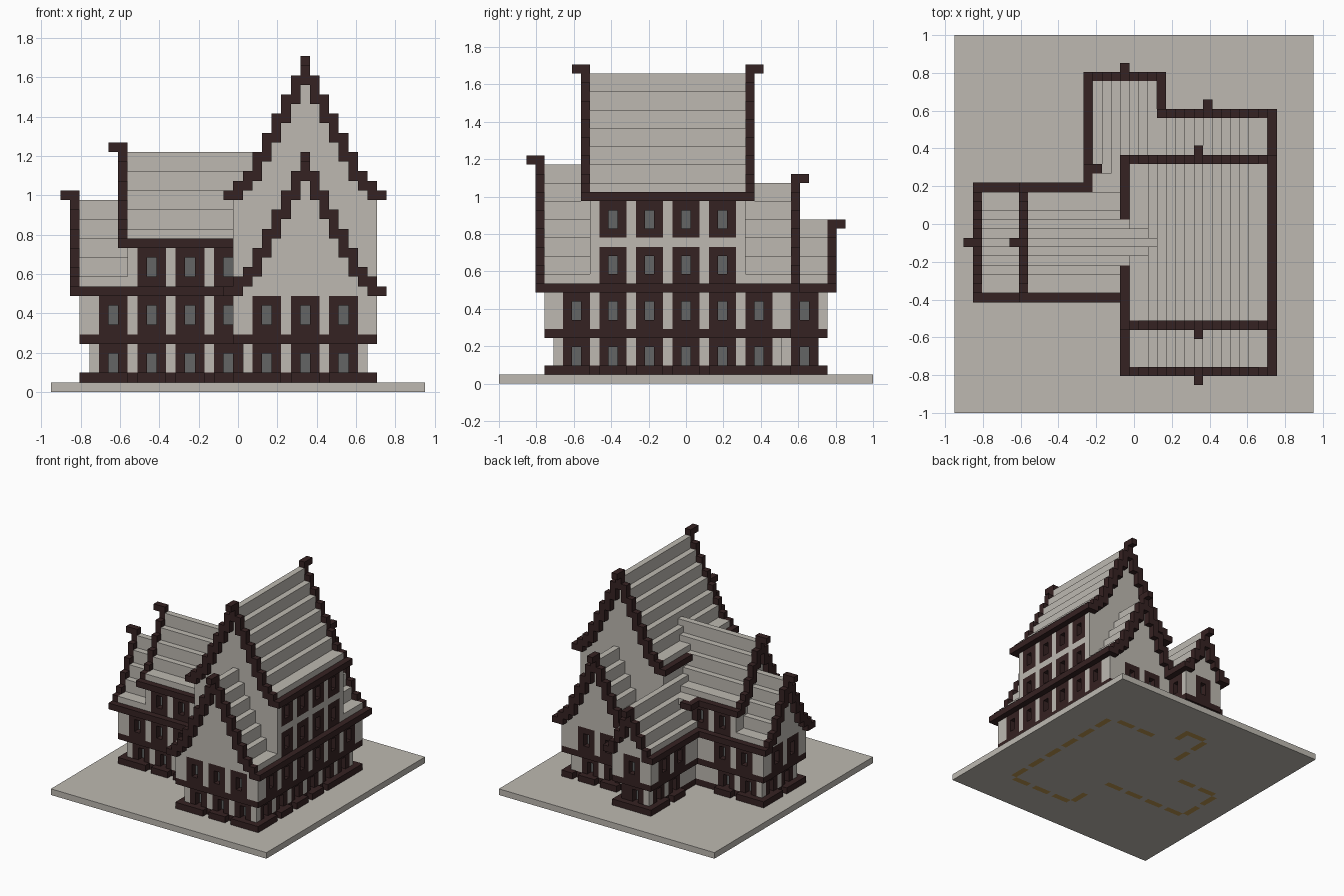
import bpy, bmesh
from mathutils import Vector

cube = bpy.data.objects.get("Cube")
if cube:
    bpy.data.objects.remove(cube)

U = 2 / 41                      # block size
HALF = Vector((19.5, 20.5, 0))  # grid centre
blocks = {}                     # (i, j, k) -> part name
part_colour = {}


def material(name, rgb):
    m = bpy.data.materials.new(name)
    m.use_nodes = True
    m.diffuse_color = (*rgb, 1)
    m.node_tree.nodes["Principled BSDF"].inputs["Base Color"].default_value = (*rgb, 1)
    return m


PLASTER = material("plaster", (0.51, 0.485, 0.44))
TIMBER = material("dark_timber", (0.036, 0.016, 0.016))
GLASS = material("window_glass", (0.125, 0.13, 0.13))
OCHRE = material("ochre_footing", (0.5, 0.3, 0.08))


def fill(part, colour, i, j, k):
    """Fill a box of blocks; each range is (start, stop)."""
    part_colour[part] = colour
    for x in range(*i):
        for y in range(*j):
            for z in range(*k):
                blocks[x, y, z] = part


def fill_axis(part, colour, axis, along, across, k):
    """Fill a box given along and across a ridge axis (0 = x, 1 = y)."""
    i, j = (along, across) if axis == 0 else (across, along)
    fill(part, colour, i, j, k)


def gable(name, axis, centre, half, base, apex, along, ends, drop=1):
    """Stepped roof with a dark eave, stepped edge trims and finials."""
    start, stop = along
    for s in range(-half, half + 1):
        d = abs(s)
        top = max(apex - 2 * d, base + 1 + half - d)
        across = (centre + s, centre + s + 1)
        if d == half:
            fill_axis(name + "_eave", TIMBER, axis, along, across, (base, base + 1))
            continue
        body = (start + (-1 in ends), stop - (1 in ends))
        fill_axis(name, PLASTER, axis, body, across, (base, max(top - drop, base + 2)))
        thick = 3 if d < half - 2 else 2
        for e in ends:
            p = start if e < 0 else stop - 1
            fill_axis(name + "_trim", TIMBER, axis, (p, p + 1), across, (top - thick, top))
    for e in ends:
        p = start - 1 if e < 0 else stop
        fill_axis(name + "_trim", TIMBER, axis, (p, p + 1), (centre, centre + 1),
                  (apex - 1, apex))


def window(axis, plane, inward, centre, k, height=4, sill=1):
    """Timber frame on a wall whose normal is along axis, with sunken glass."""
    span = (centre - 1, centre + 2)
    fill_axis("window_frames", TIMBER, axis, (plane, plane + 1), span, (k, k + height))
    deep = plane + inward
    for z in (k + sill, k + sill + 1):
        blocks.pop((plane, centre, z) if axis == 0 else (centre, plane, z), None)
        fill_axis("window_panes", GLASS, axis, (deep, deep + 1), (centre, centre + 1), (z, z + 1))


def window_row(axis, plane, inward, centres):
    """Windows of the two lower storeys, with plinth pads and footings."""
    for c in centres:
        span = (c - 1, c + 2)
        low = plane + inward
        window(axis, plane, inward, c, 6)
        window(axis, low, inward, c, 2, 3, 0)
        fill_axis("plinth", TIMBER, axis, (plane, plane + 1), span, (1, 2))
        fill_axis("footings", OCHRE, axis, (low, low + 1), span, (0, 1))


# Ground slab
fill("base_slab", PLASTER, (0, 39), (0, 41), (0, 1))

# Lower storeys: main block, back block, back wing, west wing
FOOTPRINTS = [((19, 34), (5, 28)), ((21, 34), (15, 32)),
              ((15, 22), (15, 36)), ((3, 30), (13, 24))]
for (a, b), (c, d) in FOOTPRINTS:
    inner = (a + 1, b - 1), (c + 1, d - 1)
    fill("ground_floor", PLASTER, *inner, (2, 5))
    fill("plinth", TIMBER, *inner, (1, 2))
    for x in (a, b - 2):
        for y in (c, d - 2):
            fill("plinth", TIMBER, (x, x + 2), (y, y + 2), (1, 2))
for i, j in FOOTPRINTS:
    fill("storey_band", TIMBER, i, j, (5, 6))
    fill("first_floor", PLASTER, i, j, (6, 11))

# Low roofs
gable("front_roof", 1, 26, 8, 10, 25, (4, 27), (-1,))
gable("back_roof", 1, 27, 7, 10, 23, (26, 33), (1,))
gable("west_low_roof", 0, 18, 6, 10, 21, (2, 20), (-1,))

# Tall block
fill("tall_walls", PLASTER, (19, 34), (10, 27), (11, 21))
gable("tall_roof", 1, 26, 8, 20, 35, (9, 28), (-1, 1))

# Upper west wing
fill("west_walls", PLASTER, (8, 20), (13, 24), (11, 16))
gable("west_high_roof", 0, 18, 6, 15, 26, (7, 22), (-1,))
fill("west_high_roof", PLASTER, (15, 18), (24, 26), (15, 16))
fill("west_high_roof_eave", TIMBER, (14, 15), (24, 27), (15, 16))
fill("west_high_roof_eave", TIMBER, (15, 16), (26, 27), (15, 16))

# Back wing roof
gable("back_wing_roof", 1, 18, 4, 10, 18, (22, 37), (1,), drop=0)

# Windows of the lower storeys
window_row(1, 5, 1, (22, 26, 30))           # front gable
window_row(1, 13, 1, (6, 10, 14, 18))       # west wing, front
window_row(1, 23, -1, (6, 10))              # west wing, back
window_row(0, 3, 1, (16, 20))               # west end
window_row(0, 33, -1, range(8, 29, 4))      # east side
window_row(0, 19, 1, (8,))                  # front block, west side
window_row(1, 31, -1, (25, 29))             # back gable
window_row(1, 35, -1, (18,))                # back wing end
window_row(0, 15, 1, (28, 32))              # back wing, west side
window_row(0, 21, -1, (33,))                # back wing, east side

# Windows of the upper storeys
for c in (12, 16, 20, 24):
    for k in (11, 16):
        window(0, 33, -1, c, k)
for c in (10, 14, 18):
    window(1, 13, 1, c, 11)
window(1, 23, -1, 10, 11)
window(1, 23, -1, 14, 11)

# Build one mesh per part from the exposed block faces
SIDES = []
for axis in range(3):
    for sign in (0, 1):
        b, c = (axis + 1) % 3, (axis + 2) % 3
        ring = []
        for p, q in ((0, 0), (1, 0), (1, 1), (0, 1)):
            corner = [0, 0, 0]
            corner[axis], corner[b], corner[c] = sign, p, q
            ring.append(tuple(corner))
        step = [0, 0, 0]
        step[axis] = 2 * sign - 1
        SIDES.append((step, ring if sign else ring[::-1]))

meshes = {name: (bmesh.new(), {}) for name in part_colour}
for cell, part in blocks.items():
    bm, verts = meshes[part]
    for step, ring in SIDES:
        if tuple(a + s for a, s in zip(cell, step)) in blocks:
            continue
        face = []
        for corner in ring:
            key = tuple(a + o for a, o in zip(cell, corner))
            if key not in verts:
                verts[key] = bm.verts.new((Vector(key) - HALF) * U)
            face.append(verts[key])
        bm.faces.new(face)

for name, (bm, verts) in meshes.items():
    mesh = bpy.data.meshes.new(name)
    bm.to_mesh(mesh)
    bm.free()
    mesh.materials.append(part_colour[name])
    bpy.context.collection.objects.link(bpy.data.objects.new(name, mesh))
